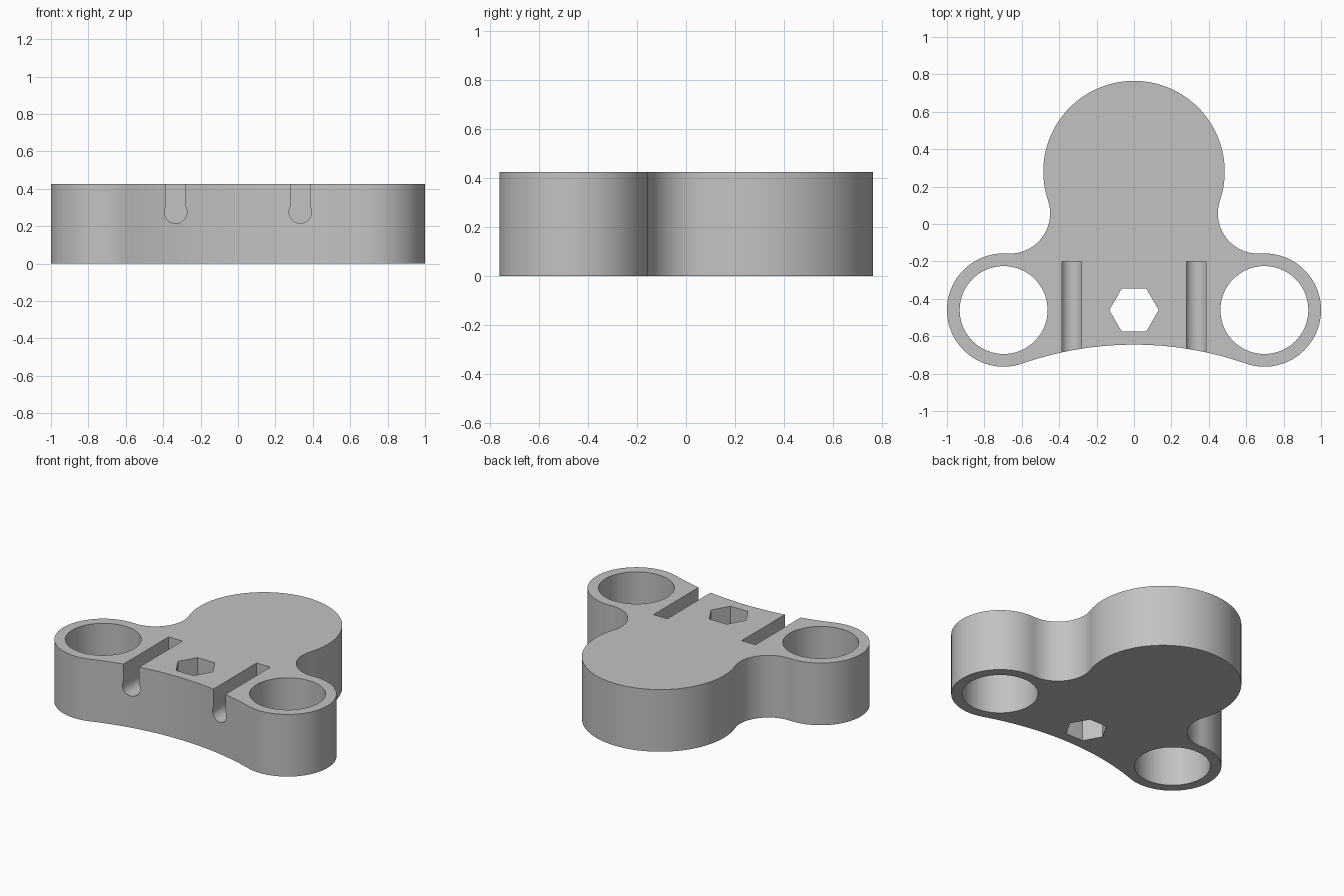
import bpy
import bmesh
from math import atan2, cos, hypot, pi, radians, sin, sqrt, tau

cube = bpy.data.objects.get("Cube")
if cube:
    bpy.data.objects.remove(cube, do_unlink=True)

HEIGHT = 0.425
BACK, BACK_R = (0, 0.28), 0.485
RING, RING_R, HOLE_R = (0.697, -0.46), 0.303, 0.235
FILLET_R = 0.215
FRONT_R = 1.814
FRONT = (0, -0.645 - FRONT_R)

grey = bpy.data.materials.new("Plain grey")
grey.use_nodes = True
colour = (0.54, 0.54, 0.54, 1)
grey.diffuse_color = colour
grey.node_tree.nodes["Principled BSDF"].inputs["Base Color"].default_value = colour


def arc(centre, radius, start, end, steps):
    angles = [start + (end - start) * i / steps for i in range(steps + 1)]
    return [(centre[0] + radius * cos(a), centre[1] + radius * sin(a)) for a in angles]


def direction(a, b):
    return atan2(b[1] - a[1], b[0] - a[0])


def prism(name, points, place, offset):
    """Extrude a closed profile, placed in space, by an offset vector."""
    bm = bmesh.new()
    face = bm.faces.new([bm.verts.new(place(u, v)) for u, v in points])
    top = bmesh.ops.extrude_face_region(bm, geom=[face])["geom"]
    bmesh.ops.translate(bm, verts=[g for g in top if isinstance(g, bmesh.types.BMVert)], vec=offset)
    bmesh.ops.recalc_face_normals(bm, faces=bm.faces)
    mesh = bpy.data.meshes.new(name)
    bm.to_mesh(mesh)
    bm.free()
    mesh.materials.append(grey)
    obj = bpy.data.objects.new(name, mesh)
    bpy.context.collection.objects.link(obj)
    return obj


# Fillet centre, tangent to both the back disc and the ring
dx, dy = RING[0] - BACK[0], RING[1] - BACK[1]
gap = hypot(dx, dy)
ra, rb = BACK_R + FILLET_R, RING_R + FILLET_R
along = (ra * ra - rb * rb + gap * gap) / (2 * gap)
side = sqrt(ra * ra - along * along)
fillet = (BACK[0] + (along * dx - side * dy) / gap, BACK[1] + (along * dy + side * dx) / gap)

# Right half of the outline, clockwise from the back, then mirrored
half = arc(BACK, BACK_R, pi / 2, direction(BACK, fillet), 40)
half += arc(fillet, FILLET_R, direction(fillet, BACK) % tau, direction(fillet, RING) % tau, 24)[1:]
half += arc(RING, RING_R, direction(RING, fillet), direction(RING, FRONT), 48)[1:]
half += arc(FRONT, FRONT_R, direction(FRONT, RING), pi / 2, 20)[1:]
outline = half + [(-x, y) for x, y in half[-2:0:-1]]
body = prism("bracket_body", outline, lambda u, v: (u, v, 0), (0, 0, HEIGHT))


# Through holes and keyhole slots
def upright_cutter(name, centre, radius, sides):
    ring = arc(centre, radius, 0, tau, sides)[:-1]
    return prism(name, ring, lambda u, v: (u, v, -0.1), (0, 0, HEIGHT + 0.2))


cutters = [upright_cutter("hex_cutter", (0, RING[1]), 0.132, 6)]
for s in (-1, 1):
    cutters.append(upright_cutter("hole_cutter", (s * RING[0], RING[1]), HOLE_R, 80))
    neck = radians(61)
    slot = arc((s * 0.333, 0.276), 0.06, pi - neck, tau + neck, 28)
    half_neck = 0.0525
    slot[0] = (s * 0.333 - half_neck, slot[0][1])
    slot[-1] = (s * 0.333 + half_neck, slot[-1][1])
    # Start the round groove where it meets the straight neck
    start = pi - math_angle if (math_angle := atan2(sqrt(0.06 ** 2 - half_neck ** 2), half_neck)) else pi
    slot = arc((s * 0.333, 0.276), 0.06, start, 3 * pi - start, 28)
    slot += [(s * 0.333 + half_neck, HEIGHT + 0.1), (s * 0.333 - half_neck, HEIGHT + 0.1)]
    cutters.append(prism("slot_cutter", slot, lambda u, v: (u, -0.2, v), (0, -0.8, 0)))

bpy.ops.object.select_all(action="DESELECT")
body.select_set(True)
bpy.context.view_layer.objects.active = body
for cutter in cutters:
    cutter.hide_render = True
    cut = body.modifiers.new(cutter.name, "BOOLEAN")
    cut.operation, cut.solver, cut.object = "DIFFERENCE", "EXACT", cutter
    bpy.ops.object.modifier_apply(modifier=cut.name)
    bpy.data.objects.remove(cutter, do_unlink=True)

bpy.ops.object.shade_smooth_by_angle(angle=radians(30))
